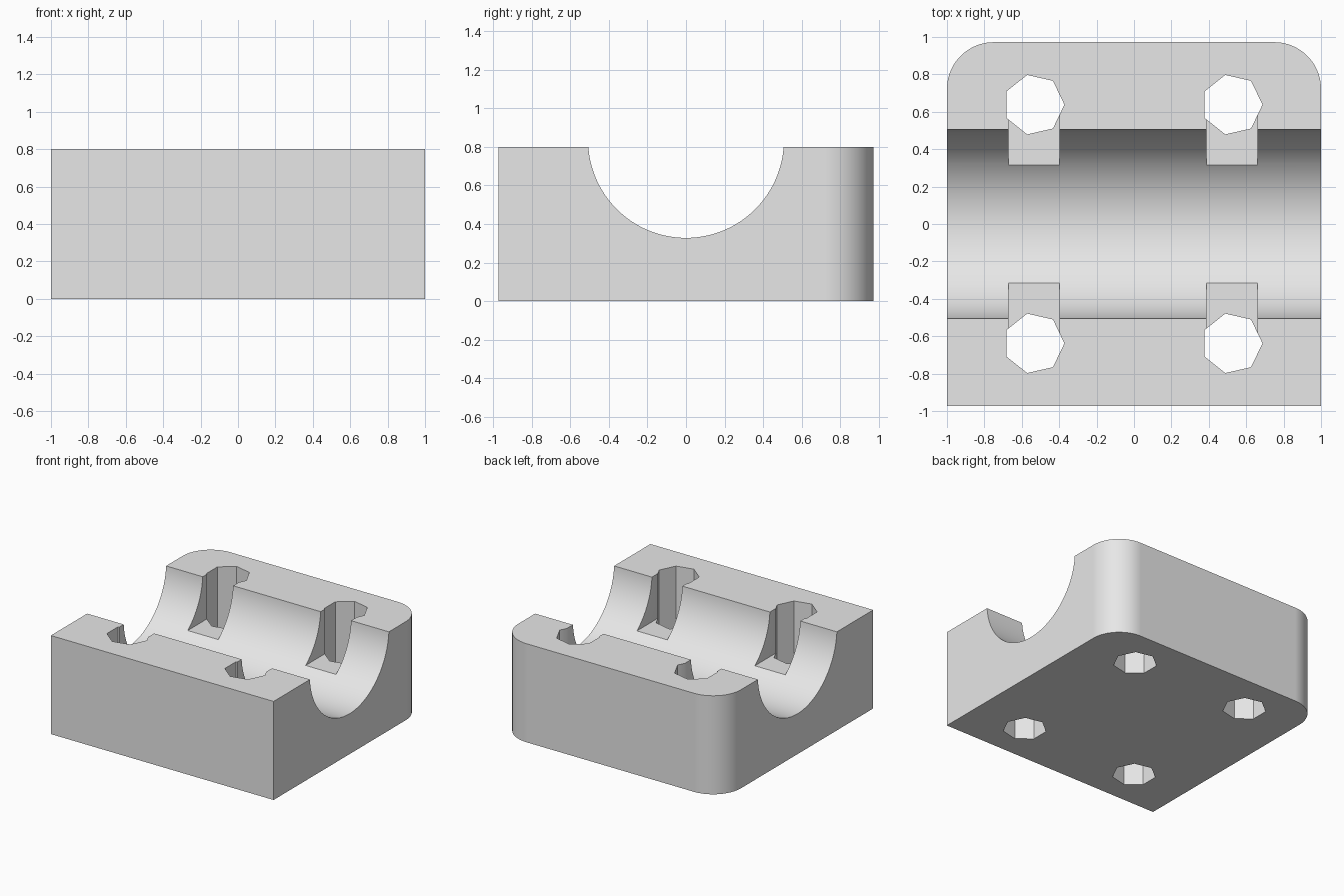
import bpy, bmesh
from math import radians

if "Cube" in bpy.data.objects:
    bpy.data.objects.remove(bpy.data.objects["Cube"], do_unlink=True)

WIDTH, DEPTH, HEIGHT = 2.0, 1.944, 0.8
CORNER = 0.25
BORE_R, BORE_Z = 0.508, 0.836
HOLE_R, HOLE_Y = 0.163, 0.638
SLOT_WIDTH, SLOT_FLOOR = 0.273, 0.437

grey = bpy.data.materials.new("plain grey")
grey.use_nodes = True
colour = (0.8, 0.8, 0.8, 1)
grey.diffuse_color = colour
grey.node_tree.nodes["Principled BSDF"].inputs["Base Color"].default_value = colour


def box(name, size, centre):
    bpy.ops.mesh.primitive_cube_add(size=1, location=centre)
    ob = bpy.context.object
    ob.name = name
    ob.scale = size
    bpy.ops.object.transform_apply(location=True, rotation=True, scale=True)
    ob.data.materials.append(grey)
    return ob


def cylinder(name, sides, radius, length, centre, turn):
    bpy.ops.mesh.primitive_cylinder_add(vertices=sides, radius=radius, depth=length,
                                        location=centre, rotation=turn)
    ob = bpy.context.object
    ob.name = name
    ob.data.materials.append(grey)
    return ob


def cut(target, cutter):
    mod = target.modifiers.new(cutter.name, "BOOLEAN")
    mod.operation = "DIFFERENCE"
    mod.solver = "EXACT"
    mod.object = cutter
    bpy.context.view_layer.objects.active = target
    bpy.ops.object.modifier_apply(modifier=mod.name)
    bpy.data.objects.remove(cutter, do_unlink=True)


# Block with the two upright back edges rounded
block = box("bearing_block", (WIDTH, DEPTH, HEIGHT), (0, 0, HEIGHT / 2))
bm = bmesh.new()
bm.from_mesh(block.data)
back_edges = [e for e in bm.edges
              if all(v.co.y > 0 for v in e.verts)
              and abs(e.verts[0].co.z - e.verts[1].co.z) > 0.1]
bmesh.ops.bevel(bm, geom=back_edges, offset=CORNER, segments=20, profile=0.5,
                affect="EDGES")
bm.to_mesh(block.data)
bm.free()

# Round trough along the width
cut(block, cylinder("trough_cutter", 128, BORE_R, WIDTH + 1, (0, 0, BORE_Z),
                    (0, radians(90), 0)))

# Four seven-sided through holes, each opened to the trough by a slot
for x in (-0.535, 0.524):
    for side in (-1, 1):
        cut(block, cylinder("hole_cutter", 7, HOLE_R, 3, (x, side * HOLE_Y, 0),
                            (0, 0, radians(-90))))
        cut(block, box("slot_cutter", (SLOT_WIDTH, HOLE_Y, 1),
                       (x, side * HOLE_Y / 2, SLOT_FLOOR + 0.5)))

# Smooth curves, crisp edges
bpy.ops.object.select_all(action="DESELECT")
block.select_set(True)
bpy.context.view_layer.objects.active = block
bpy.ops.object.shade_smooth_by_angle(angle=radians(30))
normals = block.modifiers.new("even_normals", "WEIGHTED_NORMAL")
normals.keep_sharp = True
